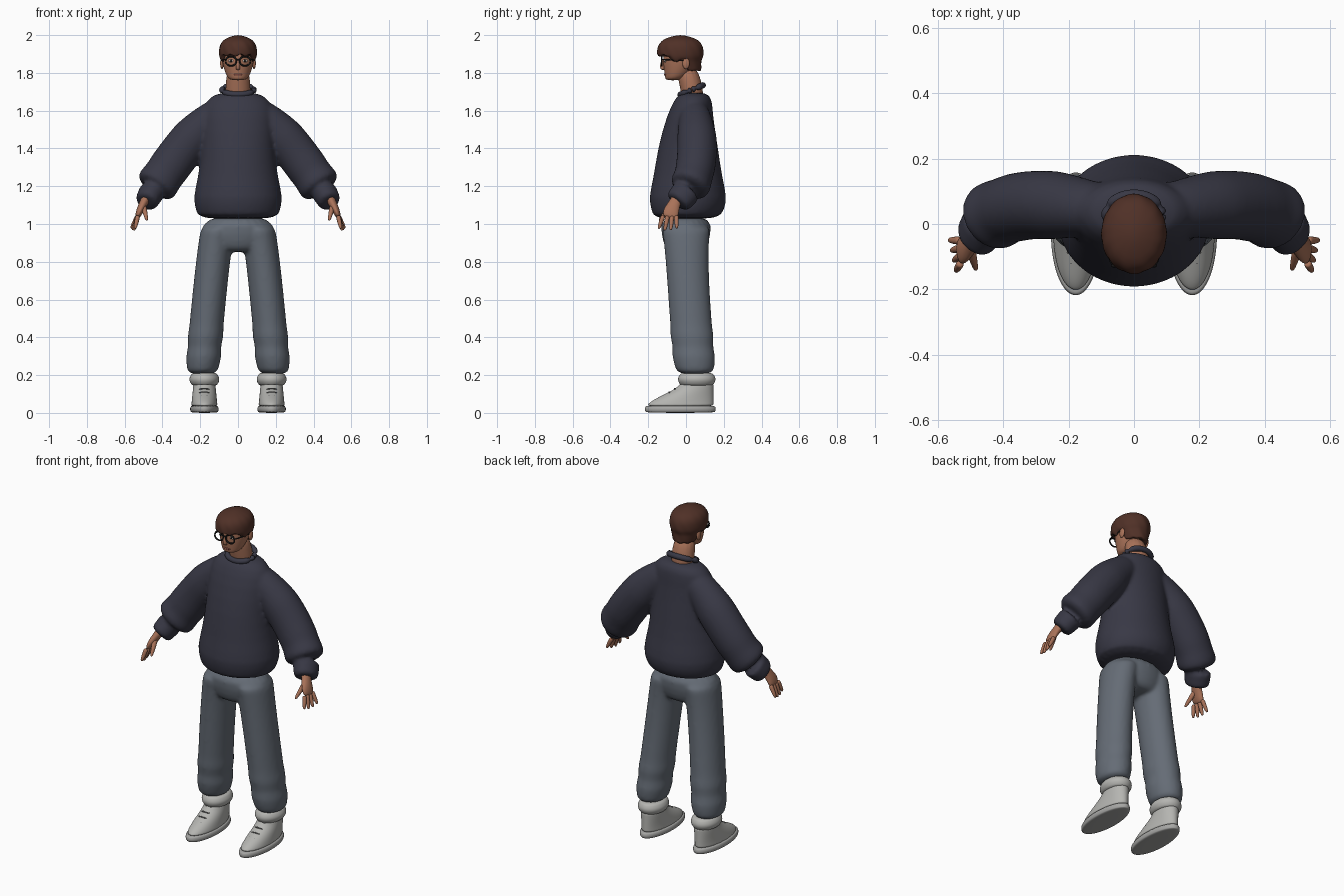
import bpy, bmesh
from math import sin, cos, pi, atan2, sqrt
from mathutils import Vector, Matrix
from mathutils.geometry import interpolate_bezier

if "Cube" in bpy.data.objects:
    bpy.data.objects.remove(bpy.data.objects["Cube"])


def material(name, red, green, blue):
    mat = bpy.data.materials.new(name)
    mat.use_nodes = True
    mat.diffuse_color = (red, green, blue, 1)
    bsdf = mat.node_tree.nodes["Principled BSDF"]
    bsdf.inputs["Base Color"].default_value = (red, green, blue, 1)
    bsdf.inputs["Roughness"].default_value = .8
    return mat


NAVY = material("navy knit", .04, .04, .06)
DENIM = material("grey denim", .13, .15, .18)
SKIN = material("skin", .4, .17, .1)
HAIR = material("brown hair", .08, .03, .02)
CANVAS = material("pale canvas", .46, .46, .44)
RUBBER = material("sole rubber", .38, .38, .37)
LACE = material("lace grey", .14, .14, .14)
BLACK = material("black frame", .01, .01, .01)
WHITE = material("eye white", .6, .57, .53)
LIP = material("lip", .28, .09, .07)


def steps(count, rule):
    """Evaluate a profile rule at even steps from 0 to 1."""
    return [rule(i / count) for i in range(count + 1)]


def strand(radius, *points):
    """Round cord of constant thickness through the given points."""
    return [(*point, radius, radius) for point in points]


def flip(path, side):
    return [(side * x, *rest) for x, *rest in path]


def tube(bm, path, sides=16, level=False):
    """Capped loft through (x, y, z, radius_a, radius_b); level keeps rings horizontal."""
    rings = []
    swell = 3 / (2 + cos(2 * pi / sides))  # offsets the shrinkage of subdivision
    for i, (x, y, z, radius_a, radius_b) in enumerate(path):
        axis_a, axis_b = Vector((1, 0, 0)), Vector((0, 1, 0))
        if not level:
            before, after = path[max(i - 1, 0)], path[min(i + 1, len(path) - 1)]
            along = (Vector(after[:3]) - Vector(before[:3])).normalized()
            guide = axis_b if abs(along.y) < .8 else Vector((0, 0, 1))
            axis_b = (guide - along * guide.dot(along)).normalized()
            axis_a = axis_b.cross(along)
        ring = []
        for k in range(sides):
            turn = 2 * pi * k / sides
            offset = axis_a * radius_a * cos(turn) + axis_b * radius_b * sin(turn)
            ring.append(bm.verts.new(Vector((x, y, z)) + swell * offset))
        rings.append(ring)
    for lower, upper in zip(rings, rings[1:]):
        for k in range(sides):
            following = (k + 1) % sides
            bm.faces.new((lower[k], lower[following], upper[following], upper[k]))
    bm.faces.new(rings[0][::-1])
    bm.faces.new(rings[-1])


def finish(name, bm, mat, mirror=False, rounding=2, merge=False):
    """Turn the mesh into a smooth object, optionally fused into one skin."""
    if mirror:
        copied = bmesh.ops.duplicate(bm, geom=bm.verts[:] + bm.edges[:] + bm.faces[:])
        for item in copied["geom"]:
            if isinstance(item, bmesh.types.BMVert):
                item.co.x = -item.co.x
    bmesh.ops.recalc_face_normals(bm, faces=bm.faces)
    for face in bm.faces:
        face.smooth = True
    mesh = bpy.data.meshes.new(name)
    bm.to_mesh(mesh)
    bm.free()
    mesh.materials.append(mat)
    obj = bpy.data.objects.new(name, mesh)
    bpy.context.collection.objects.link(obj)
    subdivide = obj.modifiers.new("round", "SUBSURF")
    subdivide.levels = subdivide.render_levels = rounding
    if merge:
        fuse = obj.modifiers.new("merge", "REMESH")
        fuse.mode, fuse.voxel_size, fuse.use_smooth_shade = "VOXEL", .01, True
        soften = obj.modifiers.new("soften", "SMOOTH")
        soften.factor, soften.iterations = .5, 7


def part(name, mat, paths, sides=16, level=False, **options):
    bm = bmesh.new()
    for path in paths:
        tube(bm, path, sides, level)
    finish(name, bm, mat, **options)


def ball(name, mat, centre, size):
    bm = bmesh.new()
    matrix = Matrix.Translation(centre) @ Matrix.Diagonal((*size, 1))
    bmesh.ops.create_uvsphere(bm, u_segments=16, v_segments=8, radius=1, matrix=matrix)
    finish(name, bm, mat, mirror=True, rounding=1)


# Sweater: body, puffed sleeves and cuffs fused into one soft surface
bm = bmesh.new()
tube(bm, [(0, 0, 1.02, .22, .18), (0, .01, 1.08, .22, .19), (0, .01, 1.13, .24, .21),
          (0, .01, 1.25, .21, .18), (0, .01, 1.4, .19, .16), (0, .02, 1.58, .19, .12),
          (0, .04, 1.66, .17, .1), (0, .04, 1.7, .1, .07)], 24, True)
shoulder, upper, lower, wrist = map(Vector, (
    (.08, .04, 1.6), (.24, .06, 1.5), (.36, .08, 1.3), (.45, .01, 1.18)))
spine = interpolate_bezier(shoulder, upper, lower, wrist, 12)
sleeve = []
for i, point in enumerate(spine):
    fold = .005 * (-1) ** i if i > 8 else 0
    radius = .08 + .03 * min(1, i / 4) + fold
    sleeve.append((*point, radius, radius * .95))
hand_start = Vector((.49, -.05, 1.11))
cuff = steps(4, lambda t: (*wrist.lerp(hand_start, t), .07 - .01 * t, .08 - .01 * t))
for side in (1, -1):
    tube(bm, flip(sleeve, side), 20)
    tube(bm, flip(cuff, side), 20)
finish("sweater", bm, NAVY, rounding=1, merge=True)

# Ribbed collar, higher at the back
part("collar", NAVY, [steps(24, lambda t: (
    .085 * cos(2 * pi * t), .03 + .06 * sin(2 * pi * t), 1.71 + .025 * sin(2 * pi * t),
    .016, .016))], sides=8, rounding=1)


# Trousers: hips and two loose legs with folds above the hem
def leg_ring(t):
    fold = .006 * (-1) ** round(16 * t) if t > .7 else 0
    hem = .85 if t == 1 else 1
    return (.1 + .09 * t ** .75, .05 * t ** 1.5, 1 - .8 * t,
            (.09 + fold) * hem, (.11 + .02 * (1 - t) ** 6 + fold) * hem)


bm = bmesh.new()
for side in (1, -1):
    tube(bm, flip(steps(16, leg_ring), side), 20, True)
tube(bm, [(0, 0, 1.05, .18, .14), (0, 0, .94, .2, .13), (0, 0, .87, .17, .11),
          (0, 0, .85, .1, .08)], 24, True)
finish("trousers", bm, DENIM, rounding=1, merge=True)

# Socks, high shoes, soles and laces
FOOT = .178
part("socks", CANVAS, [steps(5, lambda t: (
    FOOT, .057, .14 + .075 * t, .06 + .02 * sin(pi * t), .08 + .02 * sin(pi * t)))],
    level=True, mirror=True)


def shoe_ring(t):
    heel, toe = .145, -.21 + .18 * t * t * (3 - 2 * t)
    return (FOOT, (heel + toe) / 2, .03 + .13 * t, .07 - .013 * t, (heel - toe) / 2)


part("shoes", CANVAS, [steps(7, shoe_ring)], sides=20, level=True, mirror=True)
part("soles", RUBBER, [steps(5, lambda t: (
    FOOT, -.03, .04 * t, .068 + .008 * sin(pi * t), .18 + .008 * sin(pi * t)))],
    sides=24, level=True, mirror=True)
laces = []
for row in range(4):
    y, z = -.125 + .03 * row, .087 + .019 * row
    for slant in (-.03, .03):
        laces.append(strand(.004, (FOOT - slant, y + .02, z - .006), (FOOT, y, z + .006),
                            (FOOT + slant, y + .01, z)))
part("laces", LACE, laces, sides=6, rounding=1, mirror=True)

# Hands: flattened palm, a fan of four fingers and a thumb
hand = [[(.48, -.04, 1.15, .025, .03), (.5, -.06, 1.11, .022, .03),
         (.52, -.08, 1.07, .02, .043), (.535, -.085, 1.03, .012, .04)]]
for finger in range(4):
    knuckle = Vector((.53, -.12 + .023 * finger, 1.045))
    tip = Vector((.545 + .007 * finger, -.145 + .032 * finger, .96 + .01 * abs(finger - 1.4)))
    hand.append(steps(4, lambda t: (*knuckle.lerp(tip, t), .012 - .006 * t ** 3, .012 - .006 * t ** 3)))
root, thumb_tip = Vector((.5, -.075, 1.095)), Vector((.482, -.142, 1.018))
hand.append(steps(4, lambda t: (*root.lerp(thumb_tip, t), .014 - .008 * t * t, .015 - .009 * t * t)))
part("hands", SKIN, hand, sides=10, mirror=True)

# Neck, head, nose and ears
part("neck", SKIN, [[(0, .035, 1.66, .07, .06), (0, .03, 1.72, .064, .058),
                     (0, 0, 1.84, .06, .06)]], level=True)
part("head", SKIN, [[(0, -.07, 1.76, .04, .04), (0, -.05, 1.78, .06, .06),
                     (0, -.03, 1.84, .08, .09), (0, -.02, 1.9, .09, .1),
                     (0, -.02, 1.96, .07, .08)]], sides=20, level=True)
part("nose", SKIN, [steps(4, lambda t: (
    0, -.114 - .013 * sin(2.6 * t), 1.875 - .06 * t, .007 + .006 * t, .009 + .003 * t))], level=True)
ball("ears", SKIN, (.085, 0, 1.85), (.01, .02, .03))

# Eyes, brows and mouth
ball("eyes", WHITE, (.036, -.11, 1.864), (.016, .007, .008))
ball("irises", BLACK, (.036, -.115, 1.864), (.006, .004, .007))
part("brows", HAIR, [strand(.004, (.014, -.122, 1.889), (.036, -.117, 1.895), (.06, -.1, 1.889))],
     sides=8, mirror=True)
part("lips", LIP, [strand(.005, (-.026, -.104, 1.79), (0, -.115, 1.79), (.026, -.104, 1.79))], sides=8)

# Glasses: two rims, a bridge and two side arms
rim = steps(24, lambda t: (.037 + .029 * cos(2 * pi * t), -.128,
                           1.862 + .025 * sin(2 * pi * t), .0045, .0045))
part("glasses", BLACK, [
    rim,
    strand(.004, (-.01, -.13, 1.87), (.01, -.13, 1.87)),
    strand(.004, (.064, -.127, 1.87), (.078, -.11, 1.87), (.09, 0, 1.865)),
], sides=8, rounding=1, mirror=True)


# Hair: lumpy cap trimmed to a jagged hairline, low at the nape
def hair_ring(t):
    crown = sqrt(1 - max(0, 2 * t - 1) ** 3)
    spread = max(.15, min(1, .65 + .8 * t) * crown)
    return (0, -.03 * min(1, 3 * t), 1.8 + .2 * t, .1 * spread, .122 * spread)


bm = bmesh.new()
tube(bm, steps(12, hair_ring), 48, True)
for vert in bm.verts:
    angle = atan2(vert.co.x, -vert.co.y - .03)
    away = abs(angle)
    if away < 1:
        hairline = 1.893 + .008 * sin(angle * 13)
    elif away < 1.5:
        hairline = 1.858 + .004 * sin(angle * 17)
    elif away < 2:
        hairline = 1.872
    else:
        hairline = 1.805 + .005 * sin(angle * 15)
    lump = 1 + .015 * sin(angle * 12 + vert.co.z * 60) * min(1, (2 - vert.co.z) * 20)
    vert.co.x *= lump
    vert.co.y *= lump
    vert.co.z = max(vert.co.z, hairline)
finish("hair", bm, HAIR, rounding=1)
